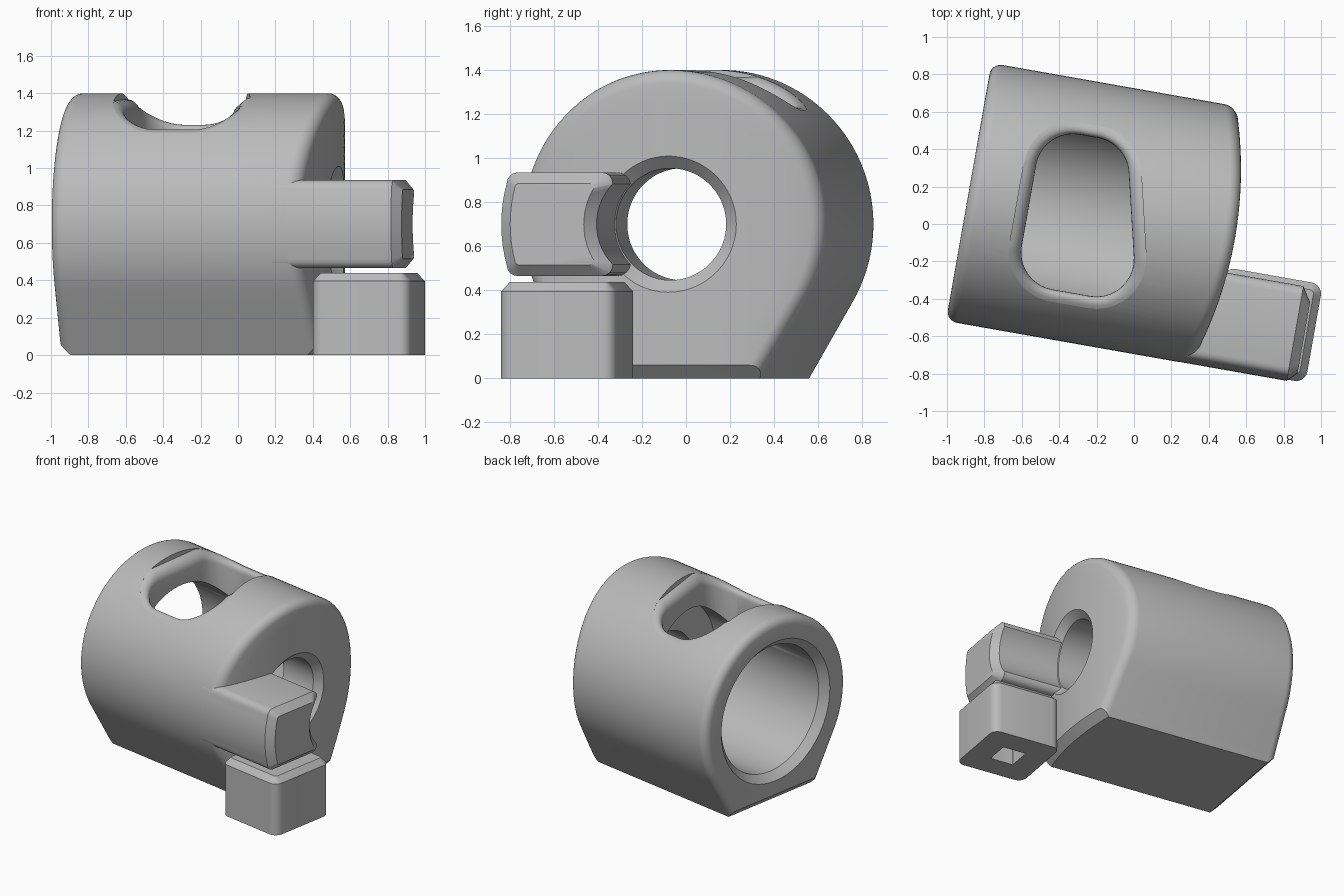
import bpy, bmesh
from math import sin, cos, atan2, radians, sqrt, pi, acos, asin

cube = bpy.data.objects.get("Cube")
if cube:
    bpy.data.objects.remove(cube, do_unlink=True)

grey = bpy.data.materials.new("plain grey")
grey.use_nodes = True
GREY = (0.5, 0.5, 0.5, 1)
grey.diffuse_color = GREY
grey.node_tree.nodes["Principled BSDF"].inputs["Base Color"].default_value = GREY

TURN = radians(-10)     # the whole model is turned about z
R, MID, VC = 0.70, 0.70, 0.015   # body radius, axis height, axis y
FILLET = 0.06
LEFT, RIGHT = -0.90, 0.545       # body ends along its axis


def loft(name, rings, closed=False):
    """Skin a chain of equal-length rings; cap the ends unless closed."""
    bm = bmesh.new()
    loops = [[bm.verts.new(p) for p in ring] for ring in rings]
    n = len(loops[0])
    pairs = list(zip(loops, loops[1:]))
    if closed:
        pairs.append((loops[-1], loops[0]))
    else:
        bm.faces.new(loops[0])
        bm.faces.new(loops[-1])
    for a, b in pairs:
        for i in range(n):
            j = (i + 1) % n
            bm.faces.new((a[i], a[j], b[j], b[i]))
    bmesh.ops.recalc_face_normals(bm, faces=bm.faces)
    mesh = bpy.data.meshes.new(name)
    bm.to_mesh(mesh)
    bm.free()
    ob = bpy.data.objects.new(name, mesh)
    bpy.context.collection.objects.link(ob)
    ob.rotation_euler.z = TURN
    mesh.materials.append(grey)
    return ob


def activate(ob):
    bpy.ops.object.select_all(action='DESELECT')
    ob.select_set(True)
    bpy.context.view_layer.objects.active = ob


def smooth(ob):
    activate(ob)
    bpy.ops.object.shade_smooth_by_angle(angle=radians(32))


def lerp(a, b, t):
    return a + (b - a) * t


# Body: round top, sloping flanks and a flat foot
def section(inset=0, floor=0):
    r = R - inset
    pts = [(r * cos(a), r * sin(a)) for a in
           (radians(lerp(-30, 210, i / 80)) for i in range(81))]
    drop = floor - MID
    foot = (r + 0.5 * drop) / cos(radians(30))
    end = pts[-1]
    pts += [(lerp(end[0], -foot, i / 5), lerp(end[1], drop, i / 5)) for i in range(1, 6)]
    pts += [(lerp(-foot, foot, i / 10), drop) for i in range(1, 11)]
    start = pts[0]
    pts += [(lerp(foot, start[0], i / 5), lerp(drop, start[1], i / 5)) for i in range(1, 5)]
    return pts


ANGLES = [atan2(z, y) for y, z in section()]


def circle(r):
    return [(r * cos(a), r * sin(a)) for a in ANGLES]


def flat(pts, u):
    return [(u, y + VC, z + MID) for y, z in pts]


def bowed(pts, depth):
    """Ring following the gently arched right end."""
    big = 2.15
    return [(RIGHT - big + sqrt(big * big - y * y) - depth, y + VC, z + MID) for y, z in pts]


def fillet_steps(n=6):
    for i in range(n + 1):
        a = i / n * pi / 2
        depth = FILLET * (1 - cos(a))
        yield section(FILLET * (1 - sin(a)), max(0, FILLET - depth)), depth


steps = list(fillet_steps())
rim = steps[0][0]
SMALL, BIG, CHAMFER, STEP = 0.254, 0.48, 0.055, 0.18
mouth = circle(SMALL + CHAMFER)
rings = [flat(s, LEFT + d) for s, d in steps]
rings += [bowed(s, d) for s, d in reversed(steps)]
for t in (0.25, 0.5, 0.75, 1):
    rings.append(bowed([(lerp(p[0], q[0], t), lerp(p[1], q[1], t))
                        for p, q in zip(rim, mouth)], 0))
rings += [bowed(circle(SMALL), CHAMFER),
          flat(circle(SMALL), STEP),
          flat(circle(BIG), STEP),
          flat(circle(BIG), LEFT + CHAMFER),
          flat(circle(BIG + CHAMFER), LEFT)]
body = loft("body", rings, closed=True)


def outline(corners, r, n=10):
    """Rounded outline from (centre x, centre y, start angle, end angle)."""
    pts = []
    for x, y, a0, a1 in corners:
        for i in range(n + 1):
            a = radians(lerp(a0, a1, i / n))
            pts.append((x + r * cos(a), y + r * sin(a)))
    return pts


# Slot in the top with a rolled lip
slot_corners = [(-0.165, -0.22, -90, 13), (-0.27, 0.22, 13, 90),
                (-0.37, 0.22, 90, 180), (-0.37, -0.22, 180, 270)]
SLOT_R, LIP = 0.2, 0.08


def lip_ring(grow, drop):
    return [(x, y, MID + sqrt(R * R - (y - VC) ** 2) - drop)
            for x, y in outline(slot_corners, SLOT_R + grow)]


slot = [[(x, y, MID) for x, y in outline(slot_corners, SLOT_R)]]
for i in range(7):
    a = radians(80) * i / 6
    slot.append(lip_ring(LIP * (1 - cos(a)), LIP * (1 - sin(a))))
slot.append([(x, y, 1.7) for x, y, z in slot[-1]])
cutter = loft("slot_cutter", slot)
cutter.hide_render = True
cut = body.modifiers.new("slot", 'BOOLEAN')
cut.operation = 'DIFFERENCE'
cut.solver = 'EXACT'
cut.object = cutter
activate(body)
bpy.ops.object.modifier_apply(modifier=cut.name)
bpy.data.objects.remove(cutter, do_unlink=True)
smooth(body)


# Side arm: follows the body outside and the small bore inside
def arm_section(i, u):
    h, ro, ri = 0.235 - i, R - 0.001 - i, 0.26 + i
    vi, c = 0.185 + 1.6 * i, 0.05 - 0.6 * i
    top = asin((h - c) / ro)
    edge = ro * cos(top)
    gap = acos(vi / ri)

    def corner(x, side):
        return [(x + side * c * cos(a), h - c + c * sin(a))
                for a in (pi / 2 * k / 4 for k in range(5))]

    upper = corner(edge - c, 1)[1:] + corner(vi + c, -1)[::-1]
    outer = [(ro * cos(a), ro * sin(a)) for a in (lerp(-top, top, k / 10) for k in range(11))]
    inner = [(ri * cos(a), ri * sin(a)) for a in (lerp(gap, -gap, k / 14) for k in range(15))]
    lower = [(x, -z) for x, z in reversed(upper)]
    return [(u, VC - x, MID + z) for x, z in outer + upper + inner + lower]


arm = loft("side_arm", [arm_section(0, 0.3), arm_section(0, 0.95), arm_section(0.05, 1.0)])
smooth(arm)


# Foot block below the arm, with a square pocket underneath
def square(half, r, z):
    k = half - r
    corners = [(k, -k, -90, 0), (k, k, 0, 90), (-k, k, 90, 180), (-k, -k, 180, 270)]
    return [(x + 0.783, y - 0.41, z) for x, y in outline(corners, r, 5)]


block = loft("foot_block", [square(0.09, 0.002, 0.25), square(0.09, 0.002, 0),
                            square(0.267, 0.06, 0), square(0.267, 0.06, 0.395),
                            square(0.227, 0.02, 0.438)])
smooth(block)
